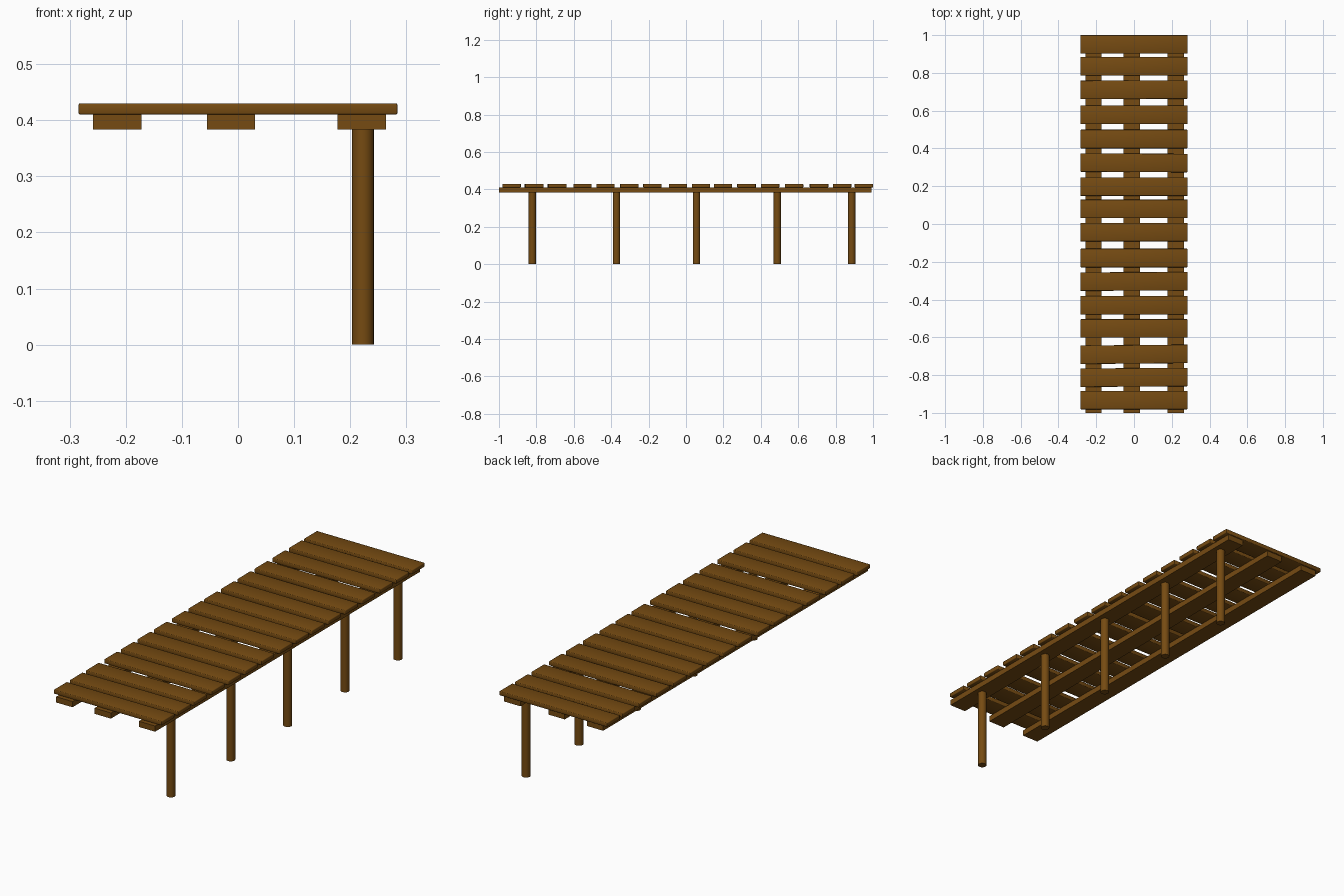
import bpy, math

if "Cube" in bpy.data.objects:
    bpy.data.objects.remove(bpy.data.objects["Cube"])

wood = bpy.data.materials.new("brown wood")
wood.diffuse_color = (0.18, 0.07, 0.006, 1)
wood.use_nodes = True
wood.node_tree.nodes["Principled BSDF"].inputs["Base Color"].default_value = wood.diffuse_color


def box(name, center, size, turn=0.0, bevel=0.0):
    bpy.ops.mesh.primitive_cube_add(size=1, location=center)
    ob = bpy.context.object
    ob.name = name
    ob.scale = size
    bpy.ops.object.transform_apply(location=False, rotation=False, scale=True)
    ob.rotation_euler.z = math.radians(turn)
    ob.data.materials.append(wood)
    if bevel:
        mod = ob.modifiers.new("rounded edges", 'BEVEL')
        mod.width = bevel
        mod.segments = 2
        bpy.ops.object.shade_smooth()
    return ob


# deck planks, slightly uneven spacing and angle
plank_y = [0.951, 0.835, 0.711, 0.578, 0.45, 0.324, 0.198, 0.08,
           -0.043, -0.18, -0.304, -0.43, -0.553, -0.69, -0.812, -0.932]
turns = {2: 0.2, 5: -0.3, 10: 0.2, 13: 0.5, 14: 0.4}
for i, y in enumerate(plank_y):
    box(f"plank_{i + 1}", (0, y, 0.42), (0.568, 0.098, 0.02), turns.get(i, 0), 0.003)

# long beams under the deck
for name, x in (("left", -0.215), ("middle", -0.0125), ("right", 0.2205)):
    box(f"{name}_beam", (x, -0.004, 0.3965), (0.086, 1.992, 0.027))

# round posts along the right side
for i, y in enumerate((-0.822, -0.372, 0.056, 0.488, 0.886)):
    bpy.ops.mesh.primitive_cylinder_add(vertices=24, radius=0.0195, depth=0.386,
                                        location=(0.2225, y, 0.193))
    post = bpy.context.object
    post.name = f"post_{i + 1}"
    post.data.materials.append(wood)
    bpy.ops.object.shade_smooth_by_angle(angle=math.radians(40))
